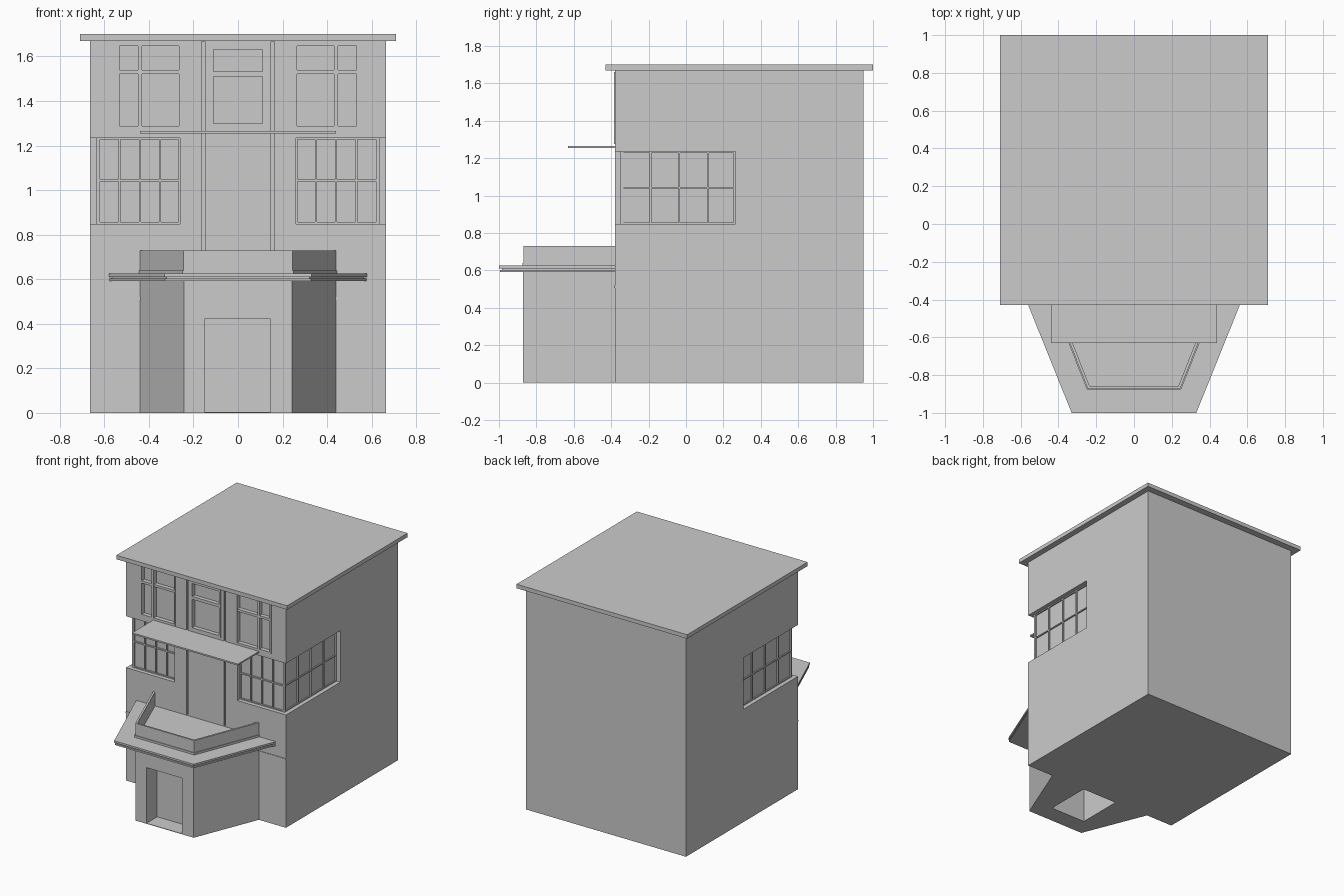
import bpy, bmesh

if "Cube" in bpy.data.objects:
    bpy.data.objects.remove(bpy.data.objects["Cube"])


def prism(name, pts, z0, z1):
    """Extrude a plan outline from z0 to z1."""
    bm = bmesh.new()
    low = [bm.verts.new((x, y, z0)) for x, y in pts]
    top = [bm.verts.new((x, y, z1)) for x, y in pts]
    n = len(pts)
    bm.faces.new(low)
    bm.faces.new(top)
    for i in range(n):
        j = (i + 1) % n
        bm.faces.new((low[i], low[j], top[j], top[i]))
    bmesh.ops.recalc_face_normals(bm, faces=bm.faces)
    me = bpy.data.meshes.new(name)
    bm.to_mesh(me)
    bm.free()
    ob = bpy.data.objects.new(name, me)
    bpy.context.collection.objects.link(ob)
    return ob


def box(name, x0, x1, y0, y1, z0, z1):
    x0, x1 = sorted((x0, x1))
    return prism(name, [(x0, y0), (x1, y0), (x1, y1), (x0, y1)], z0, z1)


def cut(target, cutter):
    cutter.hide_render = True
    cutter.hide_viewport = True
    cutter.display_type = 'WIRE'
    m = target.modifiers.new(cutter.name, 'BOOLEAN')
    m.operation = 'DIFFERENCE'
    m.solver = 'EXACT'
    m.object = cutter


def bay(front, xf, xb, back=-0.38):
    """Trapezoid plan: narrow at the front, wide at the wall."""
    return [(-xf, front), (xf, front), (xb, back), (-xb, back)]


def bars(name, x0, x1, z0, z1, xs, zs, y0, y1, w, edge):
    """Front-facing window frame with mullions at xs and rails at zs."""
    x0, x1 = sorted((x0, x1))
    for x in (x0 + edge / 2, x1 - edge / 2):
        box(name + "_stile", x - edge / 2, x + edge / 2, y0, y1, z0, z1)
    for z in (z0 + edge / 2, z1 - edge / 2):
        box(name + "_rail", x0 + edge, x1 - edge, y0, y1, z - edge / 2, z + edge / 2)
    for x in xs:
        box(name + "_mullion", x - w / 2, x + w / 2, y0, y1, z0 + edge, z1 - edge)
    for z in zs:
        box(name + "_transom", x0 + edge, x1 - edge, y0 + .001, y1, z - w / 2, z + w / 2)


F = -0.38   # front wall plane
W = 0.665   # half width of the house

# main block and flat roof
body = box("main_block", -W, W, F, 0.95, 0, 1.672)
box("flat_roof", -0.71, 0.71, -0.43, 1.0, 1.67, 1.70)

# upper centre window
cut(body, box("centre_window_cutter", -0.125, 0.125, -0.45, -0.355, 1.285, 1.645))
bars("centre_window", -0.125, 0.125, 1.285, 1.645, [], [1.522],
     F - 0.006, -0.35, 0.022, 0.014)

for s in (-1, 1):
    # upper side windows
    cut(body, box("side_window_cutter", s * 0.252, s * 0.543, -0.45, -0.355, 1.275, 1.66))
    bars("side_window", s * 0.252, s * 0.543, 1.275, 1.66, [s * 0.44], [1.53],
         F - 0.006, -0.35, 0.018, 0.012)

    # wrap-around corner window recess
    plan = [(0.26, -0.45), (0.75, -0.45), (0.75, 0.265),
            (0.625, 0.265), (0.625, -0.34), (0.26, -0.34)]
    cut(body, prism("corner_window_cutter", [(s * x, y) for x, y in plan], 0.848, 1.235))

    # corner window, front part
    bars("corner_window_front", s * 0.26, s * 0.633, 0.848, 1.235,
         [s * x for x in (0.35, 0.44, 0.532)], [1.043], -0.35, -0.335, 0.01, 0.008)
    # corner window, side part
    xa, xb = s * 0.62, s * 0.635
    for y in (-0.345, -0.19, -0.036, 0.116, 0.26):
        box("corner_window_side_mullion", xa, xb, y - 0.005, y + 0.005, 0.848, 1.235)
    for z in (0.852, 1.043, 1.231):
        box("corner_window_side_rail", xa, xb - s * .001, -0.345, 0.265, z - 0.004, z + 0.004)

    # vertical grooves beside the central panel
    cut(body, box("groove_cutter", s * 0.148, s * 0.163, -0.45, F + 0.012, 0.63, 1.668))

    # thin band on the lower front wall
    box("wall_band", s * 0.43, s * W, F - 0.004, F + 0.01, 0.507, 0.52)

# thin upper canopy
box("upper_canopy", -0.44, 0.44, -0.63, F + 0.01, 1.255, 1.266)

# angled porch with recessed doorway and hollow underside
porch = prism("porch", bay(-0.872, 0.242, 0.44), 0, 0.6)
cut(porch, box("doorway_cutter", -0.15, 0.145, -0.95, -0.745, 0.004, 0.422))
cut(porch, box("hollow_cutter", -0.15, 0.145, -0.735, -0.385, -0.1, 0.41))

# layered porch roof
prism("porch_roof_lower", bay(-0.995, 0.327, 0.576), 0.592, 0.603)
prism("porch_roof_middle", bay(-0.985, 0.32, 0.566), 0.603, 0.611)
prism("porch_roof_upper", bay(-1.0, 0.33, 0.58), 0.611, 0.625)


def parapet(name, o, z0, z1):
    outer = [(-0.44 - o, F), (-0.245 - o, -0.87 - o), (0.245 + o, -0.87 - o), (0.44 + o, F)]
    inner = [(0.424, F), (0.235, -0.857), (-0.235, -0.857), (-0.424, F)]
    prism(name, outer + inner, z0, z1)


# low wall around the porch roof
parapet("parapet_base", 0.005, 0.62, 0.64)
parapet("parapet_wall", 0.0, 0.64, 0.73)
